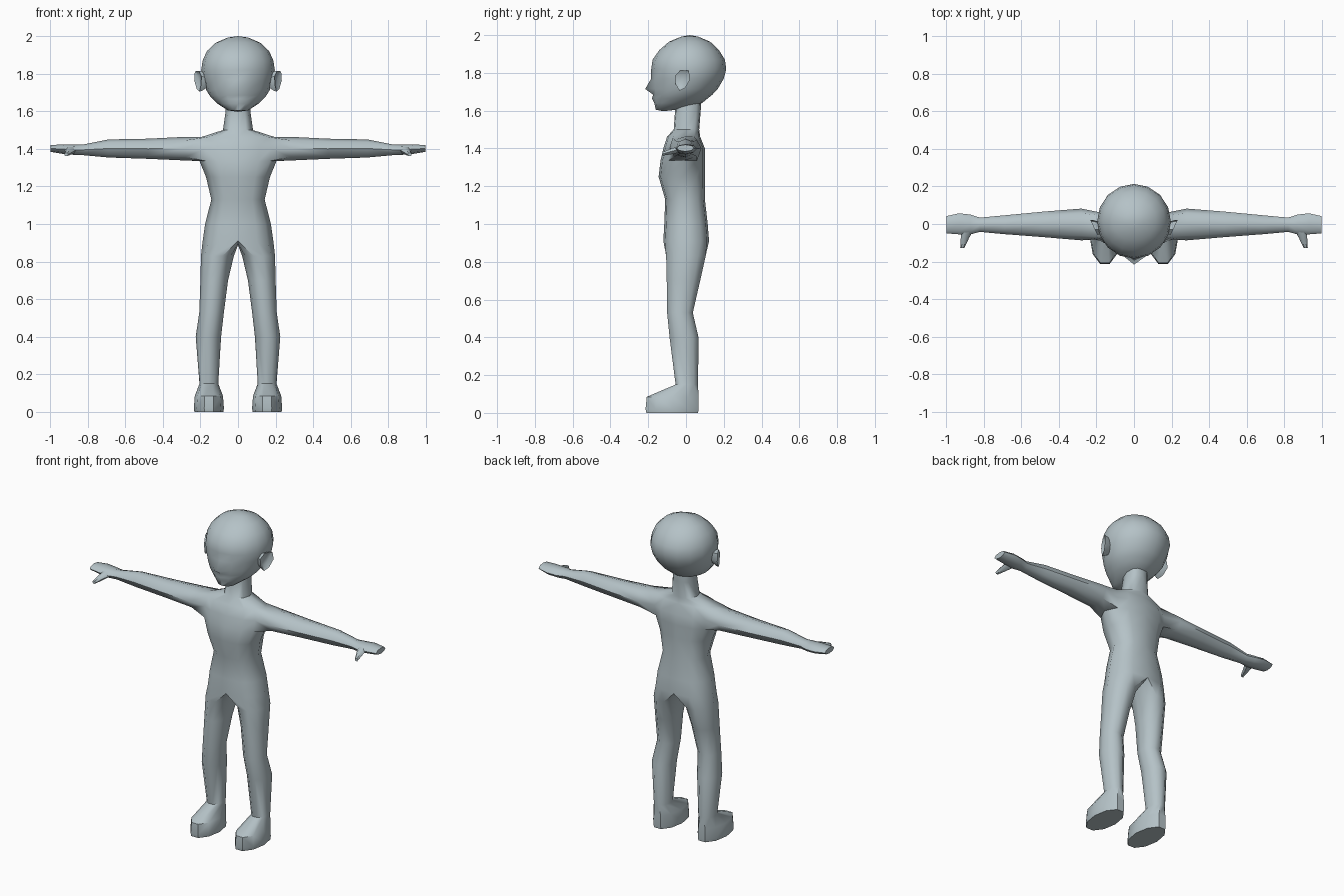
import bpy, bmesh
from math import sin, cos, radians, tau
from mathutils import Vector

if "Cube" in bpy.data.objects:
    bpy.data.objects.remove(bpy.data.objects["Cube"])

skin = bpy.data.materials.new("grey blue skin")
skin.diffuse_color = (0.46, 0.54, 0.57, 1)
skin.use_nodes = True
skin.node_tree.nodes["Principled BSDF"].inputs["Base Color"].default_value = skin.diffuse_color


def bridge(bm, a, b, closed=True):
    n = len(a)
    for i in range(n if closed else n - 1):
        j = (i + 1) % n
        bm.faces.new((a[i], a[j], b[j], b[i]))


def ring(bm, pts):
    return [bm.verts.new(p) for p in pts]


def finish(bm, name, mirrored=False, angle=50):
    if mirrored:
        bmesh.ops.mirror(bm, geom=bm.verts[:] + bm.edges[:] + bm.faces[:],
                         merge_dist=0.0005, axis='X')
    bmesh.ops.recalc_face_normals(bm, faces=bm.faces[:])
    mesh = bpy.data.meshes.new(name)
    bm.to_mesh(mesh)
    bm.free()
    mesh.materials.append(skin)
    ob = bpy.data.objects.new(name, mesh)
    bpy.context.collection.objects.link(ob)
    bpy.ops.object.select_all(action='DESELECT')
    ob.select_set(True)
    bpy.context.view_layer.objects.active = ob
    bpy.ops.object.shade_smooth_by_angle(angle=radians(angle))
    return ob


# ---- body: half torso and neck, one leg and one arm, then mirrored
bm = bmesh.new()
cols = [radians(a) for a in (-90, -66, -40, 0, 40, 66, 90)]
# z, front y, back y, half width
torso = [(0.91, -0.12, 0.122, 0.188), (1.0, -0.115, 0.115, 0.175),
         (1.13, -0.11, 0.10, 0.142), (1.25, -0.145, 0.10, 0.17),
         (1.335, -0.135, 0.10, 0.205), (1.40, -0.12, 0.10, 0.212),
         (1.463, -0.10, 0.075, 0.195), (1.50, -0.065, 0.07, 0.08),
         (1.60, -0.058, 0.078, 0.066), (1.69, -0.05, 0.08, 0.06)]
rows = []
for z, f, b, hw in torso:
    pts = []
    for i, a in enumerate(cols):
        x = 0 if i in (0, 6) else hw * cos(a) ** 0.7
        pts.append((x, (f + b) / 2 + (b - f) / 2 * sin(a), z))
    rows.append(ring(bm, pts))
for r in range(len(rows) - 1):
    for c in range(6):
        if r in (4, 5) and c in (2, 3):   # opening for the arm
            continue
        bm.faces.new((rows[r][c], rows[r][c + 1], rows[r + 1][c + 1], rows[r + 1][c]))

# leg and foot: z, inner x, outer x, front y, back y
crotch = ring(bm, [(0, 0.07, 0.895), (0, 0.0, 0.888), (0, -0.065, 0.893)])
prev = rows[0] + crotch
leg = [(0.83, 0.022, 0.197, -0.105, 0.104), (0.70, 0.053, 0.2, -0.102, 0.075),
       (0.53, 0.075, 0.206, -0.10, 0.036), (0.40, 0.09, 0.225, -0.087, 0.066),
       (0.15, 0.105, 0.205, -0.055, 0.064), (0.085, 0.08, 0.23, -0.208, 0.066),
       (0.02, 0.075, 0.235, -0.214, 0.066), (0.0, 0.077, 0.232, -0.21, 0.064)]
for z, x0, x1, y0, y1 in leg:
    pts = []
    for i in range(10):
        a = radians(-108 + 36 * i)
        pts.append(((x0 + x1) / 2 + (x1 - x0) / 2 * cos(a),
                    (y0 + y1) / 2 + (y1 - y0) / 2 * sin(a) / 0.951, z))
    cur = ring(bm, pts)
    bridge(bm, prev, cur)
    prev = cur
bm.faces.new(prev)

# arm and hand: x, front y, back y, bottom z, top z
lo, mid, hi = rows[4], rows[5], rows[6]
prev = [lo[2], lo[3], lo[4], mid[4], hi[4], hi[3], hi[2], mid[2]]
arm = [(0.28, -0.087, 0.082, 1.338, 1.464), (0.48, -0.07, 0.066, 1.347, 1.454),
       (0.69, -0.054, 0.046, 1.354, 1.45), (0.82, -0.042, 0.034, 1.366, 1.424),
       (0.87, -0.055, 0.05, 1.368, 1.422), (0.93, -0.055, 0.057, 1.373, 1.424),
       (0.998, -0.05, 0.042, 1.384, 1.42)]
for x, y0, y1, z0, z1 in arm:
    pts = []
    for i in range(8):
        a = radians(-135 + 45 * i)
        pts.append((x, (y0 + y1) / 2 + (y1 - y0) / 2 * cos(a),
                    (z0 + z1) / 2 + (z1 - z0) / 2 * sin(a)))
    cur = ring(bm, pts)
    bridge(bm, prev, cur)
    prev = cur
bm.faces.new(prev)
bmesh.ops.delete(bm, geom=[v for v in bm.verts if not v.link_faces], context='VERTS')
finish(bm, "body", mirrored=True)

# ---- thumbs
bm = bmesh.new()
prev = None
for x, y, z, rx, rz in [(0.885, -0.025, 1.398, 0.034, 0.02),
                        (0.9, -0.075, 1.385, 0.022, 0.018),
                        (0.914, -0.128, 1.37, 0.011, 0.01)]:
    cur = ring(bm, [(x + rx * cos(tau * i / 6), y, z + rz * sin(tau * i / 6))
                    for i in range(6)])
    if prev:
        bridge(bm, prev, cur)
    else:
        bm.faces.new(cur)
    prev = cur
bm.faces.new(prev)
finish(bm, "thumbs", mirrored=True)

# ---- head: z, front y, back y, half width, extra reach of the nose and lips
head = [(1.605, -0.16, -0.05, 0.055, 0), (1.64, -0.168, 0.085, 0.108, 0),
        (1.665, -0.172, 0.115, 0.135, 0.008), (1.685, -0.174, 0.14, 0.152, 0),
        (1.715, -0.176, 0.168, 0.17, 0.04), (1.77, -0.18, 0.2, 0.188, 0.004),
        (1.82, -0.184, 0.213, 0.196, 0), (1.87, -0.177, 0.206, 0.188, 0),
        (1.92, -0.142, 0.175, 0.166, 0), (1.965, -0.09, 0.128, 0.118, 0),
        (1.992, -0.025, 0.065, 0.055, 0)]
bm = bmesh.new()
prev = None
N = 16
for z, f, b, hw, nose in head:
    pts = []
    for i in range(N):
        a = tau * i / N
        reach = nose if i == 3 * N // 4 else 0
        pts.append((hw * cos(a), (f + b) / 2 + (b - f) / 2 * sin(a) - reach, z))
    cur = ring(bm, pts)
    if prev:
        bridge(bm, prev, cur)
    else:
        chin = bm.verts.new((0, -0.12, 1.597))
        for i in range(N):
            bm.faces.new((chin, cur[i], cur[(i + 1) % N]))
    prev = cur
crown = bm.verts.new((0, 0.02, 2.0))
for i in range(N):
    bm.faces.new((crown, prev[i], prev[(i + 1) % N]))
finish(bm, "head", angle=60)

# ---- ears: flared shells with a hollow outer face
bm = bmesh.new()
outline = [(-0.058, 1.785), (-0.03, 1.815), (0.015, 1.812),
           (0.022, 1.765), (-0.005, 1.72), (-0.035, 1.705), (-0.055, 1.74)]
centre = Vector((-0.022, 1.765))


def ear_ring(scale, x, flare):
    pts = []
    for y, z in outline:
        p = centre + (Vector((y, z)) - centre) * scale
        pts.append((x + flare * (p.x + 0.058) / 0.08, p.x, p.y))
    return ring(bm, pts)


shells = [ear_ring(0.6, 0.16, 0), ear_ring(0.95, 0.185, 0.03),
          ear_ring(1.0, 0.195, 0.038), ear_ring(0.6, 0.188, 0.025)]
for a, b in zip(shells, shells[1:]):
    bridge(bm, a, b)
bm.faces.new(shells[0])
bm.faces.new(shells[-1])
finish(bm, "ears", mirrored=True, angle=40)
